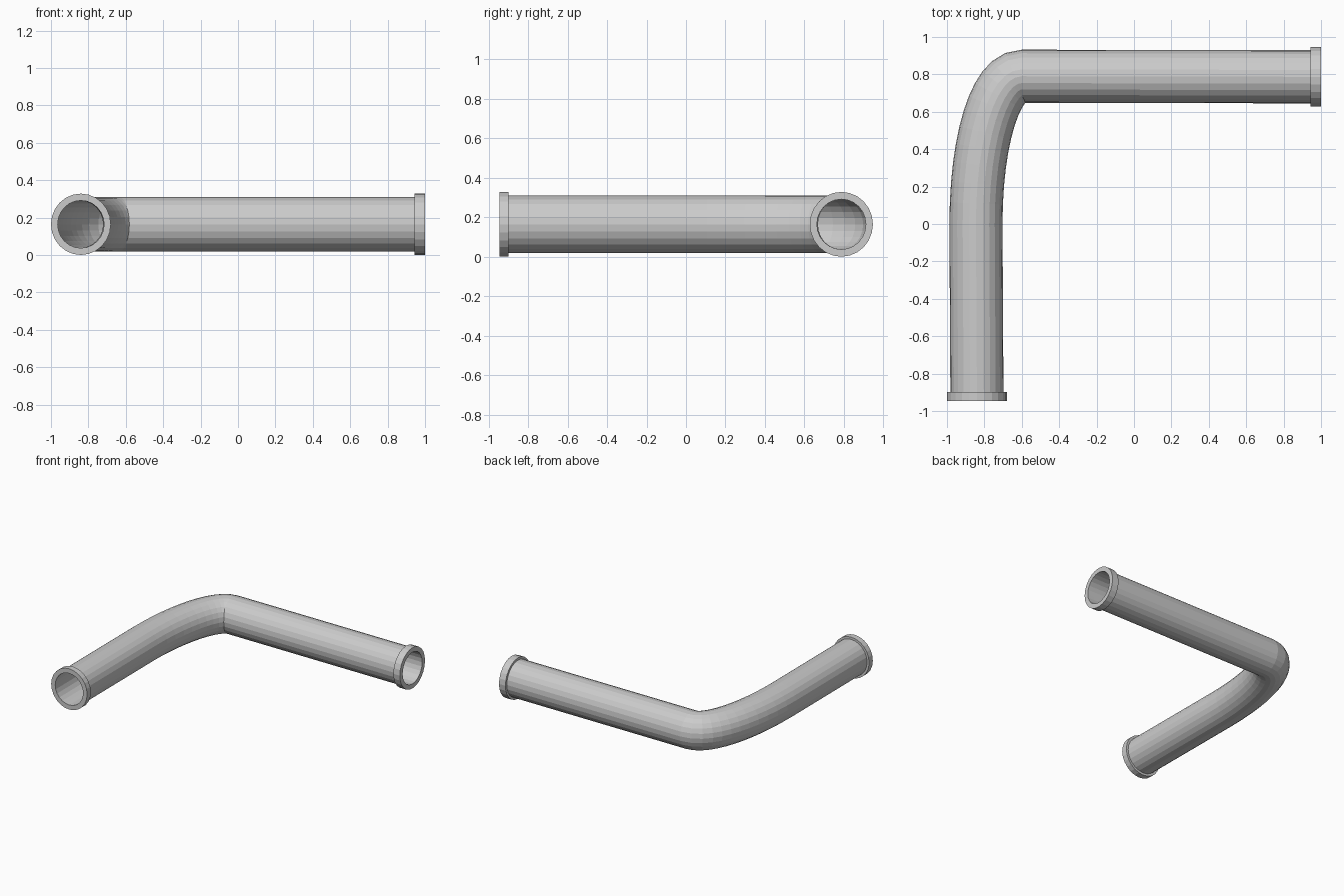
import bpy
from math import sin, cos, pi
from mathutils import Vector

if "Cube" in bpy.data.objects:
    bpy.data.objects.remove(bpy.data.objects["Cube"])

SIDES = 24
HEIGHT = 0.164      # centre line height
R_BORE, R_TUBE, R_COLLAR = 0.124, 0.142, 0.16
Z_STRETCH = 1.025   # cross-section is very slightly taller than wide
UP = Vector((0, 0, 1))


def sweep(name, stations):
    """Skin rings given as (centre, direction, radius)."""
    verts, faces = [], []
    for centre, direction, r in stations:
        side = UP.cross(direction).normalized()
        for j in range(SIDES):
            a = 2 * pi * j / SIDES
            verts.append(centre + side * (r * cos(a)) + UP * (r * Z_STRETCH * sin(a)))
    for i in range(len(stations) - 1):
        for j in range(SIDES):
            k = (j + 1) % SIDES
            a, b = i * SIDES, (i + 1) * SIDES
            faces.append((a + j, a + k, b + k, b + j))
    mesh = bpy.data.meshes.new(name)
    mesh.from_pydata(verts, [], faces)
    obj = bpy.data.objects.new(name, mesh)
    bpy.context.collection.objects.link(obj)
    return obj


def collar(name, back, end):
    """Raised ring at a tube end, with bore."""
    d = (end - back).normalized()
    sweep(name, [(back, d, R_TUBE), (back, d, R_COLLAR), (end, d, R_COLLAR),
                 (end, d, R_BORE), (back, d, R_BORE)])


def pt(x, y):
    return Vector((x, y, HEIGHT))


# Centre line: straight arm, long sweeping bend, straight arm
right_end, right_back = pt(1.0, 0.787), pt(0.943, 0.787)
front_end, front_back = pt(-0.84, -0.945), pt(-0.84, -0.898)
p0, p1, p2, p3 = pt(-0.60, 0.79), pt(-0.74, 0.79), pt(-0.845, 0.45), pt(-0.845, 0.0)

path = [(right_back, Vector((-1, 0, 0)))]
STEPS = 12
for i in range(STEPS + 1):
    t = i / STEPS
    u = 1 - t
    pos = p0 * u**3 + p1 * (3 * u * u * t) + p2 * (3 * u * t * t) + p3 * t**3
    tan = (p1 - p0) * (u * u) + (p2 - p1) * (2 * u * t) + (p3 - p2) * (t * t)
    path.append((pos, tan.normalized()))
path.append((front_back, Vector((0, -1, 0))))

# Tube walls, outside and inside
sweep("tube_outer_wall", [(c, d, R_TUBE) for c, d in path])
sweep("tube_inner_wall", [(c, d, R_BORE) for c, d in reversed(path)])

# End collars
collar("right_collar", right_back, right_end)
collar("front_collar", front_back, front_end)
